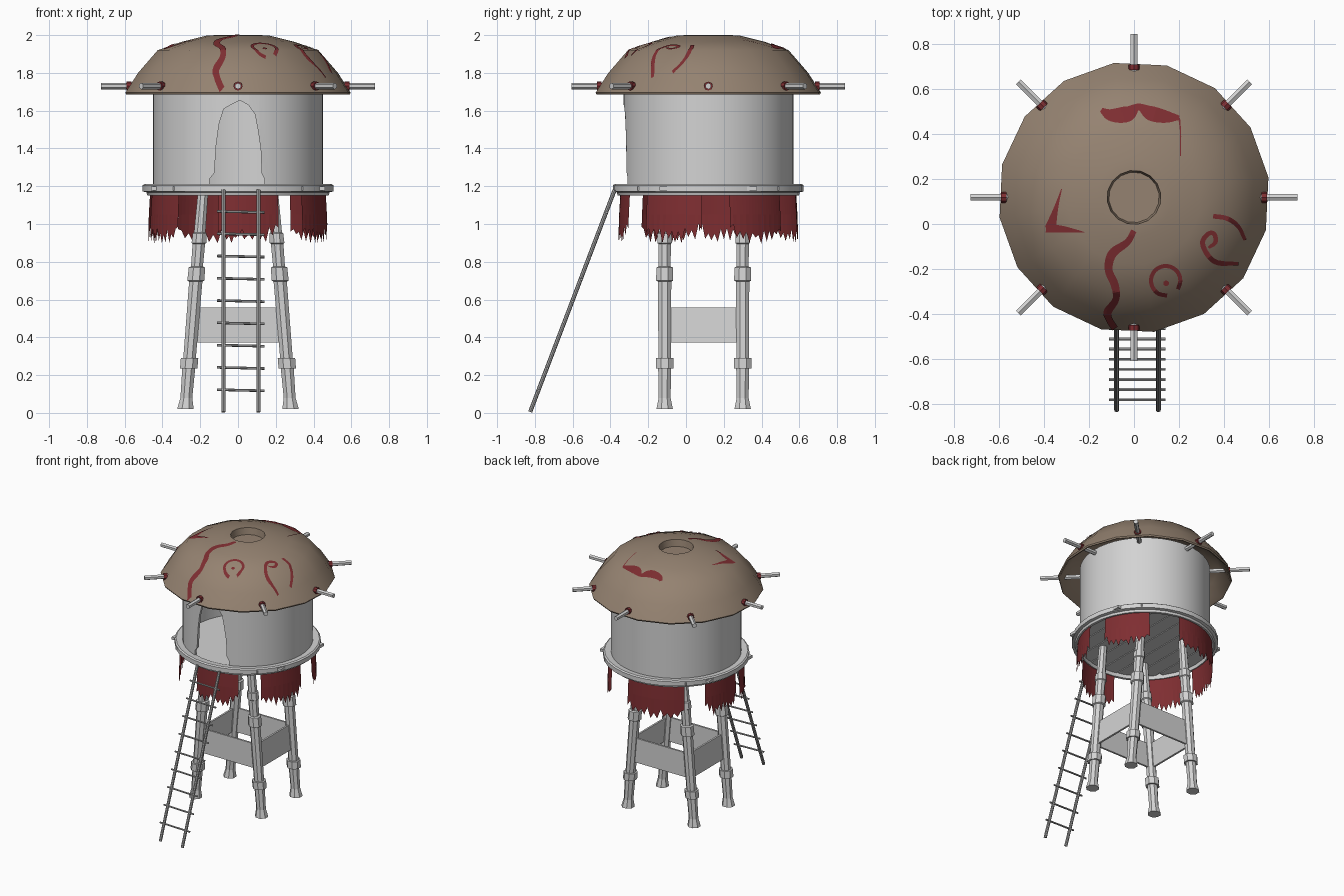
import bpy, bmesh, math, random
from mathutils import Vector, Matrix
from mathutils.bvhtree import BVHTree

if "Cube" in bpy.data.objects:
    bpy.data.objects.remove(bpy.data.objects["Cube"])

random.seed(4)
CY = 0.118  # y of the hut axis


def material(name, rgb):
    m = bpy.data.materials.new(name)
    m.diffuse_color = (*rgb, 1)
    m.use_nodes = True
    m.node_tree.nodes["Principled BSDF"].inputs["Base Color"].default_value = m.diffuse_color
    return m


GREY = material("pale_grey", (0.65, 0.65, 0.65))
STEEL = material("ladder_grey", (0.42, 0.42, 0.42))
BROWN = material("roof_brown", (0.30, 0.225, 0.165))
RED = material("dark_red", (0.21, 0.027, 0.031))


def finish(bm, name, mat, smooth=False, recalc=True):
    bmesh.ops.remove_doubles(bm, verts=bm.verts, dist=1e-5)
    if recalc:
        bmesh.ops.recalc_face_normals(bm, faces=bm.faces)
    me = bpy.data.meshes.new(name)
    bm.to_mesh(me)
    bm.free()
    me.materials.append(mat)
    ob = bpy.data.objects.new(name, me)
    bpy.context.collection.objects.link(ob)
    bpy.ops.object.select_all(action='DESELECT')
    bpy.context.view_layer.objects.active = ob
    ob.select_set(True)
    if smooth:
        bpy.ops.object.shade_smooth_by_angle(angle=math.radians(40))
    return ob


def revolve(bm, profile, n, cx=0.0, cy=CY, turn=0.0, closed=False):
    rings = [[bm.verts.new((cx + r * math.cos(turn + i * math.tau / n),
                            cy + r * math.sin(turn + i * math.tau / n), z))
              for i in range(n)] for r, z in profile]
    pairs = list(zip(rings, rings[1:]))
    if closed:
        pairs.append((rings[-1], rings[0]))
    for a, b in pairs:
        for i in range(n):
            j = (i + 1) % n
            bm.faces.new((a[i], a[j], b[j], b[i]))


def box(bm, centre, size):
    bmesh.ops.create_cube(bm, size=1, matrix=Matrix.Translation(centre) @ Matrix.Diagonal((*size, 1)))


def rod(bm, a, b, r, n=6):
    a, b = Vector(a), Vector(b)
    rot = (b - a).to_track_quat('Z', 'Y').to_matrix().to_4x4()
    bmesh.ops.create_cone(bm, cap_ends=True, segments=n, radius1=r, radius2=r, depth=(b - a).length,
                          matrix=Matrix.Translation((a + b) / 2) @ rot)


# roof: sixteen-sided shell with a sunken top
bm = bmesh.new()
revolve(bm, [(0, 1.95), (0.112, 1.95), (0.12, 2.0), (0.17, 1.997), (0.30, 1.965), (0.43, 1.92),
             (0.535, 1.80), (0.603, 1.695), (0.598, 1.685), (0.585, 1.69), (0.515, 1.79),
             (0.41, 1.90), (0.16, 1.935), (0, 1.935)], 16, turn=math.radians(8.5))
roof = finish(bm, "roof", BROWN, True)
tree = BVHTree.FromPolygons([v.co for v in roof.data.vertices],
                            [p.vertices for p in roof.data.polygons])


# painted marks laid onto the roof: path points are (x, y, width)
def paint(name, pts, steps=8, across=3):
    P = [Vector(p) for p in pts]
    P = [2 * P[0] - P[1]] + P + [2 * P[-1] - P[-2]]
    path = []
    for a, b, c, d in zip(P, P[1:], P[2:], P[3:]):
        for k in range(steps):
            t = k / steps
            path.append(0.5 * (2 * b + (c - a) * t + (2 * a - 5 * b + 4 * c - d) * t * t
                               + (3 * b - a - 3 * c + d) * t ** 3))
    path[-1] = P[-2]
    bm = bmesh.new()
    rows = []
    for i, p in enumerate(path):
        d = path[min(i + 1, len(path) - 1)] - path[max(i - 1, 0)]
        side = Vector((-d.y, d.x)).normalized()
        row = []
        for k in range(across + 1):
            q = p.xy + side * p.z * (k / across - 0.5)
            hit = tree.ray_cast(Vector((q.x, q.y, 3)), Vector((0, 0, -1)))
            if hit[0] is not None:
                row.append(bm.verts.new(hit[0] + hit[1] * 0.004))
        if len(row) == across + 1:
            rows.append(row)
    for a, b in zip(rows, rows[1:]):
        for k in range(across):
            f = bm.faces.new((a[k], a[k + 1], b[k + 1], b[k]))
            f.normal_update()
            if f.normal.z < 0:
                f.normal_flip()
    finish(bm, name, RED, recalc=False)


paint("roof_wavy_mark", [(0, -.03, .025), (-.03, -.08, .03), (-.095, -.13, .04), (-.112, -.2, .035),
                         (-.085, -.27, .035), (-.08, -.33, .03), (-.115, -.385, .035),
                         (-.11, -.42, .03), (-.075, -.475, .03)])
paint("roof_ring_mark", [(.14 + .065 * math.cos(a * .6 - .6), -.25 + .065 * math.sin(a * .6 - .6), .018)
                         for a in range(10)], 4)
paint("roof_dot_mark", [(.13, -.262, .012), (.142, -.262, .026), (.154, -.262, .012)], 4)
paint("roof_hook_mark", [(.33, -.105, .012), (.36, -.08, .02), (.355, -.045, .02), (.33, -.042, .02),
                         (.303, -.08, .022), (.325, -.135, .022), (.37, -.17, .022), (.46, -.175, .015)])
paint("roof_arc_mark", [(.35, .035, .02), (.41, .025, .02), (.46, -.01, .018), (.49, -.07, .015)])
paint("roof_corner_mark_a", [(-.32, .155, .003), (-.345, .07, .02), (-.37, -.02, .05)])
paint("roof_corner_mark_b", [(-.39, -.02, .035), (-.32, -.022, .03), (-.22, -.036, .003)])
paint("roof_back_mark", [(-.145, .505, .02), (-.1, .482, .055), (-.03, .487, .07), (.02, .518, .03),
                         (.075, .49, .065), (.14, .475, .055), (.2, .47, .02)])
paint("roof_thin_mark", [(.2, .47, .008), (.206, .4, .005), (.205, .3, .005)])

# roof poles with red collars
bm, collars = bmesh.new(), bmesh.new()
for i in range(8):
    d = Vector((math.cos(i * math.pi / 4), math.sin(i * math.pi / 4), 0))
    o = Vector((0, CY, 1.73))
    rod(bm, o + d * 0.44, o + d * 0.725, 0.017)
    rod(collars, o + d * 0.565, o + d * 0.59, 0.024, 8)
finish(bm, "roof_poles", GREY)
finish(collars, "pole_collars", RED)

# wall with an arched doorway cut out of the front
bm = bmesh.new()
revolve(bm, [(0.45, 1.20), (0.45, 1.76), (0.43, 1.76), (0.43, 1.20)], 48, closed=True)
wall = finish(bm, "wall", GREY)
bm = bmesh.new()
arch = [(-.15, 1.19), (-.15, 1.24), (-.125, 1.27), (-.115, 1.42), (-.10, 1.53), (-.075, 1.61), (-.03, 1.635),
        (0.01, 1.655), (.055, 1.63), (.09, 1.58), (.105, 1.5), (.12, 1.4), (.125, 1.27), (.14, 1.24), (.14, 1.19)]
front = bm.faces.new([bm.verts.new((x, -0.6, z)) for x, z in arch])
ext = bmesh.ops.extrude_face_region(bm, geom=[front])
bmesh.ops.translate(bm, verts=[v for v in ext["geom"] if isinstance(v, bmesh.types.BMVert)], vec=(0, 0.6, 0))
cutter = finish(bm, "door_cutter", GREY)
cutter.hide_render = True
bpy.ops.object.select_all(action='DESELECT')
bpy.context.view_layer.objects.active = wall
wall.select_set(True)
mod = wall.modifiers.new("doorway", 'BOOLEAN')
mod.object, mod.operation, mod.solver = cutter, 'DIFFERENCE', 'EXACT'
bpy.ops.object.modifier_apply(modifier=mod.name)
bpy.data.objects.remove(cutter)
bpy.ops.object.shade_smooth_by_angle(angle=math.radians(40))

# platform rim, floor and planks
bm = bmesh.new()
revolve(bm, [(0.44, 1.205), (0.495, 1.212), (0.505, 1.205), (0.505, 1.172), (0.485, 1.168),
             (0.48, 1.152), (0.46, 1.152), (0.455, 1.19)], 32, closed=True)
finish(bm, "platform_rim", GREY, True)
bm = bmesh.new()
for i in range(8):
    x = -0.406 + i * 0.116
    half = math.sqrt(0.47 ** 2 - max(abs(x) - 0.02, 0) ** 2) - 0.01
    box(bm, (x, CY, 1.188), (0.11, half * 2, 0.02))
bmesh.ops.create_circle(bm, cap_ends=True, segments=32, radius=0.46, matrix=Matrix.Translation((0, CY, 1.2)))
finish(bm, "floor_planks", GREY)

# ragged cloth strips under the platform
bm = bmesh.new()
for a0, a1 in [(-103, -63), (-44, -4), (14, 54), (80, 132), (150, 186), (192, 228)]:
    n = 18
    prev = None
    for i in range(n + 1):
        t = i / n
        a = math.radians(a0 + (a1 - a0) * t)
        low = 0.935 + (0.025 if i % 2 else -0.02) + random.uniform(-.02, .02)
        low += 0.05 * (abs(2 * t - 1) ** 6)
        cur = [bm.verts.new((r * math.cos(a), CY + r * math.sin(a), z))
               for r, z in ((0.465, 1.17), (0.472, 1.05), (0.475, low))]
        if prev:
            for k in range(2):
                bm.faces.new((prev[k + 1], cur[k + 1], cur[k], prev[k]))
        prev = cur
finish(bm, "cloth_strips", RED)

# leaning legs with bands and flared feet
LEG = [(0, .02), (.047, .02), (.044, .035), (.034, .08), (.037, .235), (.05, .235), (.05, .29), (.036, .29),
       (.038, .695), (.049, .70), (.047, .77), (.034, .775), (.036, .895), (.042, .90), (.040, .95),
       (.033, .955), (.029, 1.18), (0, 1.18)]
for side, s in (("left", -1), ("right", 1)):
    for end, y in (("front", -0.113), ("back", 0.30)):
        bm = bmesh.new()
        revolve(bm, LEG, 8, 0, y, math.pi / 8)
        for v in bm.verts:
            v.co.x += s * (0.28 - 0.095 * v.co.z / 1.17)
        finish(bm, f"{end}_{side}_leg", GREY)

# brace boards between the legs
bm = bmesh.new()
for y in (-0.113, 0.30):
    box(bm, (0, y, 0.465), (0.47, 0.014, 0.185))
for s in (-1, 1):
    box(bm, (s * 0.242, 0.0935, 0.465), (0.014, 0.40, 0.185))
for v in bm.verts:
    v.co.x *= 1 - (v.co.z - 0.465) * 0.34
finish(bm, "brace_boards", GREY)

# ladder
bm = bmesh.new()
for x in (-0.077, 0.108):
    rod(bm, (x, -0.825, 0.005), (x, -0.378, 1.18), 0.011, 8)
for i in range(9):
    z = 0.12 + i * 0.118
    y = -0.825 + 0.447 * z / 1.175
    rod(bm, (-0.11, y, z + 0.003), (0.14, y, z - 0.003), 0.007)
finish(bm, "ladder", STEEL)
